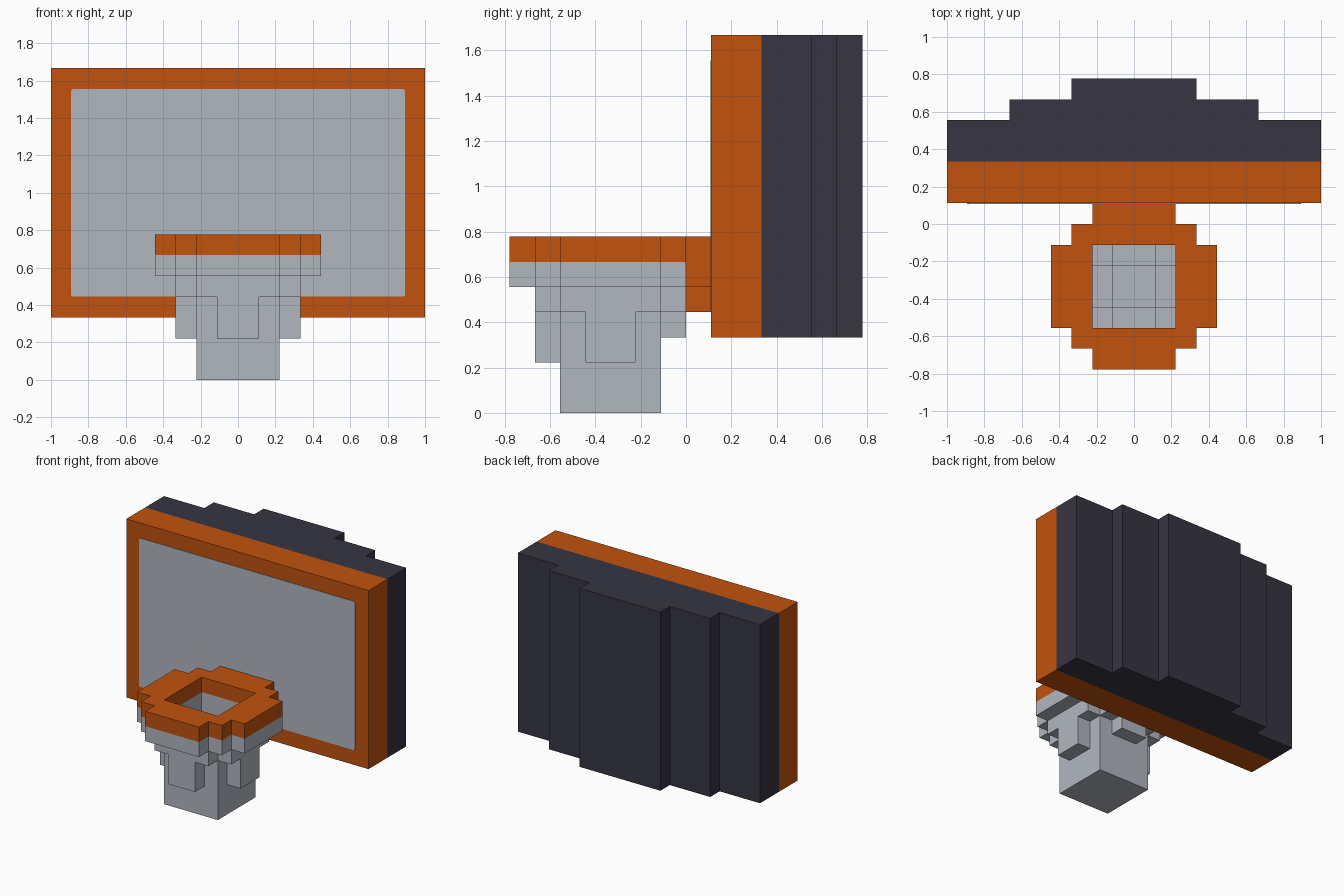
import bpy
import bmesh
from mathutils import Vector

cube = bpy.data.objects.get("Cube")
if cube:
    bpy.data.objects.remove(cube, do_unlink=True)

U = 1 / 9      # size of one block
RING_Y = -3    # centre of the hoop, in blocks


def material(name, srgb):
    color = [(c / 255 / 12.92) if c < 11 else ((c / 255 + 0.055) / 1.055) ** 2.4 for c in srgb] + [1]
    mat = bpy.data.materials.new(name)
    mat.use_nodes = True
    mat.diffuse_color = color
    bsdf = mat.node_tree.nodes["Principled BSDF"]
    bsdf.inputs["Base Color"].default_value = color
    bsdf.inputs["Roughness"].default_value = 0.8
    return mat


orange = material("orange", (193, 82, 13))
grey = material("light_grey", (177, 182, 191))
dark = material("dark_slate", (54, 53, 66))


def finish(name, bm, mat):
    mesh = bpy.data.meshes.new(name)
    bm.to_mesh(mesh)
    bm.free()
    mesh.materials.append(mat)
    obj = bpy.data.objects.new(name, mesh)
    bpy.context.collection.objects.link(obj)
    return obj


def blocks(name, mat, solids, cuts=(), y_offset=0):
    """Join boxes (half width x, y0, y1, z0, z1) into one outer skin, minus the cuts."""
    boxes = [((-w, w), (y0, y1), (z0, z1)) for w, y0, y1, z0, z1 in solids]
    holes = [((-w, w), (y0, y1), (z0, z1)) for w, y0, y1, z0, z1 in cuts]
    grid = [sorted({v for b in boxes + holes for v in b[a]}) for a in range(3)]

    def filled(cell):
        if any(not 0 <= cell[a] < len(grid[a]) - 1 for a in range(3)):
            return False
        mid = [(grid[a][cell[a]] + grid[a][cell[a] + 1]) / 2 for a in range(3)]
        inside = lambda b: all(b[a][0] < mid[a] < b[a][1] for a in range(3))
        return any(map(inside, boxes)) and not any(map(inside, holes))

    bm = bmesh.new()
    verts = {}

    def vert(key):
        if key not in verts:
            x, y, z = (grid[a][key[a]] for a in range(3))
            verts[key] = bm.verts.new(Vector((x, y + y_offset, z)) * U)
        return verts[key]

    nx, ny, nz = (len(g) - 1 for g in grid)
    for cell in ((i, j, k) for i in range(nx) for j in range(ny) for k in range(nz)):
        if not filled(cell):
            continue
        for a in range(3):
            b, c = (a + 1) % 3, (a + 2) % 3
            for side in (0, 1):
                neighbour = list(cell)
                neighbour[a] += 2 * side - 1
                if filled(neighbour):
                    continue
                ring = []
                for db, dc in ((0, 0), (1, 0), (1, 1), (0, 1)):
                    key = list(cell)
                    key[a] += side
                    key[b] += db
                    key[c] += dc
                    ring.append(vert(tuple(key)))
                bm.faces.new(ring if side else ring[::-1])
    return finish(name, bm, mat)


# Backboard frame and the stepped housing behind it
blocks("backboard_frame", orange, [(9, 1, 3, 3, 15)])
blocks("backboard_housing", dark, [(9, 3, 5, 3, 15), (6, 5, 6, 3, 15), (3, 6, 7, 3, 15)])

# Thin front panel with slightly clipped corners
bm = bmesh.new()
w, h, c = 0.892, 0.555, 0.008
outline = [(-w + c, -h), (w - c, -h), (w, -h + c), (w, h - c),
           (w - c, h), (-w + c, h), (-w, h - c), (-w, -h + c)]
face = bm.faces.new([bm.verts.new((x, U - 0.004, z + 1)) for x, z in outline])
extruded = bmesh.ops.extrude_face_region(bm, geom=[face])["geom"]
bmesh.ops.translate(bm, vec=(0, 0.006, 0),
                    verts=[v for v in extruded if isinstance(v, bmesh.types.BMVert)])
bmesh.ops.recalc_face_normals(bm, faces=bm.faces)
finish("backboard_panel", bm, grey)

# Stepped hoop rim with its bracket to the backboard
blocks("hoop_rim", orange,
       [(4, -2, 2, 6, 7), (3, -3, 3, 6, 7), (2, -4, 4, 6, 7),
        (2, 3, 4, 5, 7), (1, 3, 4, 4, 5)],
       [(2, -2, 2, 6, 7)], RING_Y)

# Net: two stepped rings, then a square cup with a tab on each side
blocks("net", grey,
       [(4, -2, 2, 5, 6), (3, -3, 3, 5, 6), (2, -4, 3, 5, 6),
        (3, -2, 2, 4, 5), (2, -3, 3, 4, 5),
        (2, -2, 2, 0, 4),
        (3, -1, 1, 2, 4), (1, -3, 0, 2, 4), (1, 0, 3, 3, 4)],
       [(2, -2, 2, 4, 6),                       # open mouth
        (2, -1, 1, 2, 4), (1, -2, 1, 2, 4),     # channels behind the tabs
        (1, 1, 2, 3, 4), (1, -1, 1, 1, 2)],     # rear channel and well
       RING_Y)
